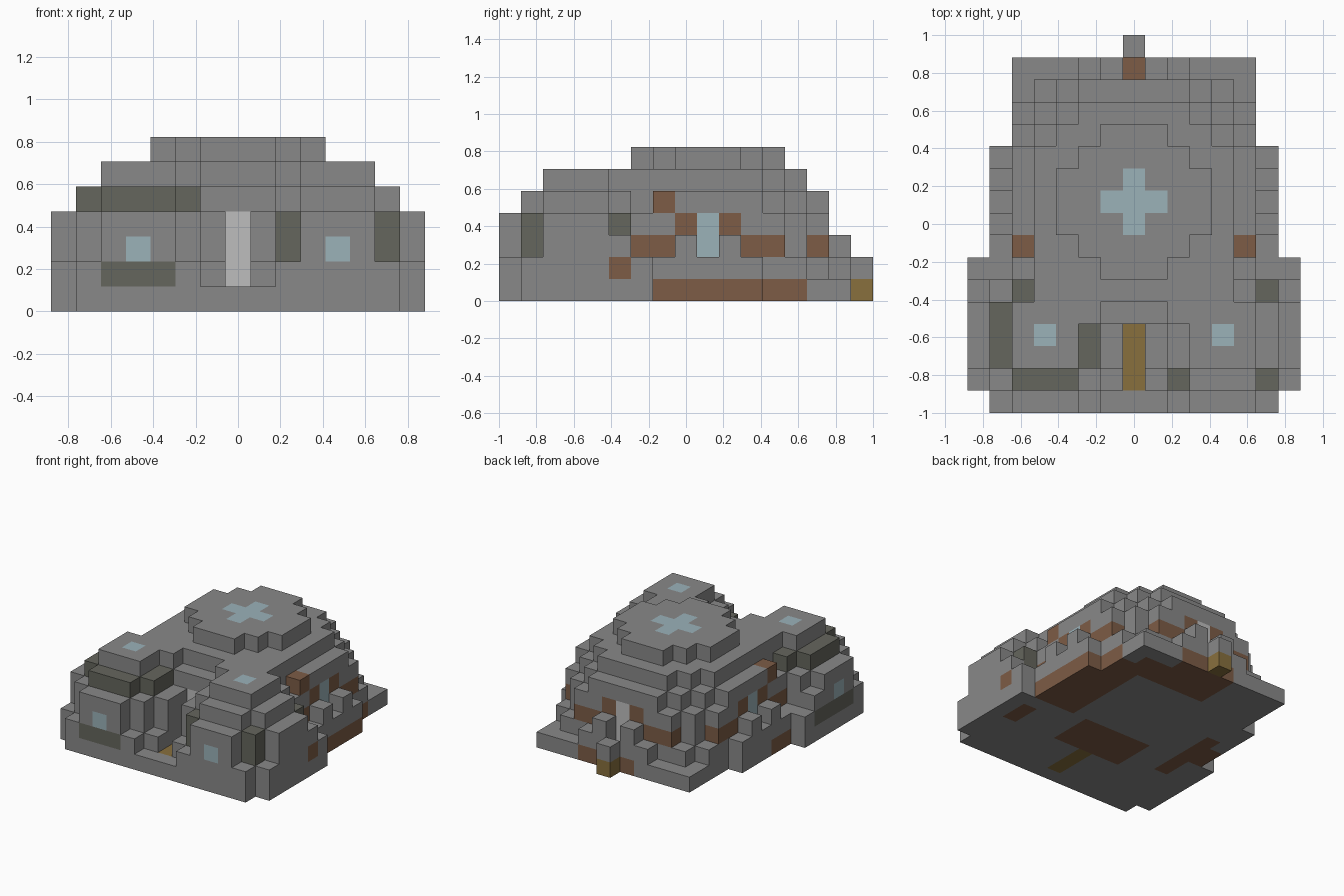
import bpy, bmesh
from itertools import product

if "Cube" in bpy.data.objects:
    bpy.data.objects.remove(bpy.data.objects["Cube"], do_unlink=True)

U = 2 / 17  # block size

COLOURS = {
    "stone_grey": (0.25, 0.25, 0.25),
    "mossy_stone": (0.13, 0.133, 0.11),
    "brown_earth": (0.205, 0.107, 0.061),
    "ochre_path": (0.246, 0.162, 0.048),
    "pale_blue_glass": (0.328, 0.445, 0.485),
    "white_door": (0.515, 0.515, 0.515),
}
NAMES = list(COLOURS)
MATERIALS = []
for name, rgb in COLOURS.items():
    m = bpy.data.materials.new(name)
    m.use_nodes = True
    m.diffuse_color = (*rgb, 1)
    bsdf = m.node_tree.nodes["Principled BSDF"]
    bsdf.inputs["Base Color"].default_value = (*rgb, 1)
    bsdf.inputs["Roughness"].default_value = 0.9
    MATERIALS.append(m)


def box(x0, x1, y0, y1, z0, z1):
    """Blocks in an inclusive range; x is counted from the centre line."""
    return set(product(range(x0, x1 + 1), range(y0, y1 + 1), range(z0, z1 + 1)))


def mirror(cells):
    return cells | {(-x, y, z) for x, y, z in cells}


def disc(cx, cy, z, limit):
    r = range(-7, 8)
    return {(cx + a, cy + b, z) for a in r for b in r if a * a + b * b <= limit}


# Stepped dome: round layers of a half ball
dome = set()
for z in range(1, 7):
    dome |= disc(0, 9, z, 41.5 - (z - 0.5) ** 2)


# Corner towers: round layers that narrow to the top
def tower(cx):
    return set().union(*(disc(cx, 3, z, lim) for z, lim in
                         ((1, 13), (2, 10), (3, 10), (4, 5), (5, 2))))


# Roof links between towers and dome, and low side buttresses
links = mirror(box(2, 4, 4, 6, 1, 5))
buttresses = mirror(box(6, 7, 6, 6, 1, 1) | box(7, 7, 5, 5, 2, 2))
foundation = (box(-6, 6, 0, 11, 0, 0) | box(-7, 7, 1, 6, 0, 0)
              | box(-5, 5, 12, 15, 0, 0))
back_step = box(0, 0, 16, 16, 0, 1)

# Recesses in front of the doors and side windows
recesses = (box(0, 0, 0, 3, 1, 6) | box(0, 0, 15, 15, 1, 6)
            | mirror(box(6, 6, 9, 9, 2, 6)))

# Doors and windows are blocks of their own
doors = box(0, 0, 4, 4, 1, 3) | box(0, 0, 14, 14, 1, 3)
side_windows = mirror(box(5, 5, 9, 9, 2, 3))
roof_cross = box(-1, 1, 9, 9, 6, 6) | box(0, 0, 8, 10, 6, 6)
path = box(0, 0, 1, 3, 0, 0)

parts = {
    "doors": doors, "side_windows": side_windows, "roof_cross_window": roof_cross,
    "entrance_path": path, "back_step": back_step, "foundation": foundation,
    "dome": dome, "roof_links": links, "right_tower": tower(-4),
    "left_tower": tower(4), "side_buttresses": buttresses,
}
solid, owned = set(), {}
for name, cells in parts.items():
    owned[name] = cells - solid - recesses
    solid |= owned[name]

# Colour rules by block
paint = {}


def colour(name, cells):
    paint.update(dict.fromkeys(cells, NAMES.index(name)))


colour("mossy_stone", {c for c in owned["right_tower"] if c[2] == 4})
colour("mossy_stone", box(-5, -3, 0, 0, 1, 1) | box(-7, -7, 2, 5, 1, 1))
for x, y in ((6, 1), (2, 1), (6, 5)):
    colour("mossy_stone", box(x, x, y, y, 2, 3))

# Brown patches in the base
colour("brown_earth", box(4, 6, 7, 13, 0, 0) | box(-1, 4, 13, 14, 0, 0)
       | box(-1, 2, 15, 15, 0, 0) | box(-2, 2, 4, 6, 0, 0)
       | box(-5, -5, 5, 9, 0, 0) | box(-6, -6, 7, 8, 0, 0)
       | box(6, 6, 4, 5, 0, 0) | box(7, 7, 5, 5, 1, 1))

# Brown arches around the side windows and the back door
arch = box(5, 5, 6, 7, 2, 2) | box(5, 5, 11, 12, 2, 2) | box(5, 5, 7, 7, 4, 4)
arch |= box(5, 5, 8, 8, 3, 3) | box(5, 5, 10, 10, 3, 3)
arch |= box(2, 3, 14, 14, 2, 2) | box(1, 1, 14, 14, 3, 3)
colour("brown_earth", mirror(arch))

colour("ochre_path", path | box(0, 0, 16, 16, 0, 0))
colour("white_door", doors)
colour("pale_blue_glass", side_windows | roof_cross)

# Tower panes: only the outward face of the block is glass
panes = {((-4, 3, 5), (2, 1)), ((4, 3, 5), (2, 1)), ((-4, 0, 2), (1, -1)),
         ((4, 0, 2), (1, -1)), ((-7, 3, 2), (0, -1))}


def build(name, cells):
    """Make one mesh from the exposed sides of the blocks."""
    bm = bmesh.new()
    for c in sorted(cells):
        for axis, sign in product(range(3), (-1, 1)):
            n = list(c)
            n[axis] += sign
            if tuple(n) in solid:
                continue
            a, b = (axis + 1) % 3, (axis + 2) % 3
            verts = []
            for s, t in ((-1, -1), (1, -1), (1, 1), (-1, 1))[::sign]:
                p = [c[0], c[1] - 8, c[2] + 0.5]
                p[axis] += sign / 2
                p[a] += s / 2
                p[b] += t / 2
                verts.append(bm.verts.new([v * U for v in p]))
            face = bm.faces.new(verts)
            face.material_index = paint.get(c, 0)
            if (c, (axis, sign)) in panes:
                face.material_index = NAMES.index("pale_blue_glass")
    bmesh.ops.remove_doubles(bm, verts=bm.verts, dist=0.001)
    mesh = bpy.data.meshes.new(name)
    bm.to_mesh(mesh)
    bm.free()
    for m in MATERIALS:
        mesh.materials.append(m)
    bpy.context.collection.objects.link(bpy.data.objects.new(name, mesh))


for part, cells in owned.items():
    build(part, cells)
